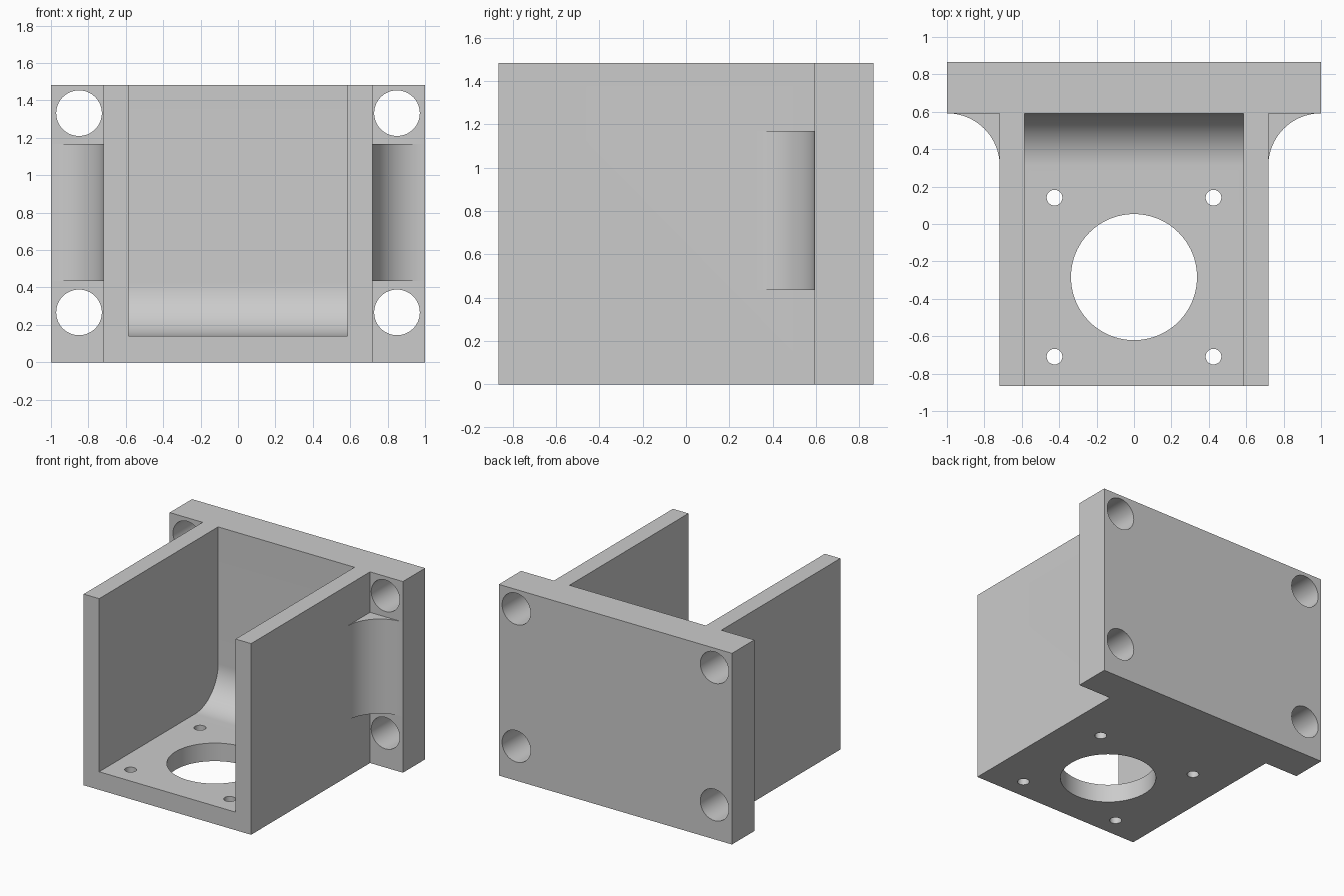
import bpy, bmesh, math
from mathutils import Matrix, Vector

default = bpy.data.objects.get("Cube")
if default:
    bpy.data.objects.remove(default, do_unlink=True)

grey = bpy.data.materials.new("plain grey")
grey.use_nodes = True
colour = (0.6, 0.6, 0.6, 1)
grey.diffuse_color = colour
grey.node_tree.nodes["Principled BSDF"].inputs["Base Color"].default_value = colour

WIDTH, HALF_DEPTH, HEIGHT = 1.0, 0.865, 1.482
PLATE_Y = 0.592            # front face of the mounting plate
WALL_OUT, WALL_IN = 0.718, 0.585
FLOOR = 0.14
FILLET = 0.282


def prism(name, profile, axis, start, end):
    """Extrude a 2D profile along an axis; profile is (x,z) for y, (x,y) for z, (y,z) for x."""
    place = {"x": lambda p, t: (t, p[0], p[1]),
             "y": lambda p, t: (p[0], t, p[1]),
             "z": lambda p, t: (p[0], p[1], t)}[axis]
    bm = bmesh.new()
    face = bm.faces.new([bm.verts.new(place(p, start)) for p in profile])
    out = bmesh.ops.extrude_face_region(bm, geom=[face])
    moved = [v for v in out["geom"] if isinstance(v, bmesh.types.BMVert)]
    step = Vector(place((0, 0), end - start))
    bmesh.ops.translate(bm, verts=moved, vec=step)
    bmesh.ops.recalc_face_normals(bm, faces=bm.faces[:])
    mesh = bpy.data.meshes.new(name)
    bm.to_mesh(mesh)
    bm.free()
    mesh.materials.append(grey)
    ob = bpy.data.objects.new(name, mesh)
    bpy.context.collection.objects.link(ob)
    return ob


def circle(cx, cy, r, n=64):
    return [(cx + r * math.cos(2 * math.pi * i / n),
             cy + r * math.sin(2 * math.pi * i / n)) for i in range(n)]


def concave(cx, cy, sx, sy, sink=0.05, n=24):
    """Fillet section: quarter arc about (cx, cy) toward (sx, sy), backed by a sunken corner."""
    r = FILLET
    arc = [(cx + sx * r * math.cos(a), cy + sy * r * math.sin(a))
           for a in (math.pi / 2 * i / n for i in range(n + 1))]
    far_x, far_y = cx + sx * (r + sink), cy + sy * (r + sink)
    return arc + [(cx, far_y), (far_x, far_y), (far_x, cy)]


def combine(body, tool, operation):
    mod = body.modifiers.new(operation, "BOOLEAN")
    mod.operation, mod.solver, mod.object = operation, "EXACT", tool
    bpy.context.view_layer.objects.active = body
    bpy.ops.object.modifier_apply(modifier=mod.name)
    bpy.data.objects.remove(tool, do_unlink=True)


# Mounting plate and U-shaped channel
bracket = prism("motor_bracket", [(-WIDTH, 0), (WIDTH, 0), (WIDTH, HEIGHT), (-WIDTH, HEIGHT)],
                "y", PLATE_Y, HALF_DEPTH)
channel = prism("channel", [(-WALL_OUT, 0), (WALL_OUT, 0), (WALL_OUT, HEIGHT), (WALL_IN, HEIGHT),
                            (WALL_IN, FLOOR), (-WALL_IN, FLOOR), (-WALL_IN, HEIGHT),
                            (-WALL_OUT, HEIGHT)], "y", -HALF_DEPTH, PLATE_Y + 0.1)
combine(bracket, channel, "UNION")

# Curved gussets: one inside on the floor, one outside on each wall
floor_gusset = prism("floor_gusset", concave(PLATE_Y - FILLET, FLOOR + FILLET, 1, -1),
                     "x", -WALL_IN - 0.03, WALL_IN + 0.03)
combine(bracket, floor_gusset, "UNION")
for side in (-1, 1):
    gusset = prism("side_gusset", concave(side * (WALL_OUT + FILLET), PLATE_Y - FILLET, -side, 1),
                   "z", 0.435, 1.168)
    combine(bracket, gusset, "UNION")

# Bolt holes through the plate
for x in (-0.85, 0.85):
    for z in (0.267, 1.332):
        combine(bracket, prism("bolt_cutter", circle(x, z, 0.122), "y", 0.4, 1), "DIFFERENCE")

# Shaft opening and small screw holes through the floor
HUB_Y = -0.284
combine(bracket, prism("shaft_cutter", circle(0, HUB_Y, 0.337, 96), "z", -0.2, 0.3), "DIFFERENCE")
for x in (-0.425, 0.425):
    for dy in (-0.425, 0.425):
        combine(bracket, prism("screw_cutter", circle(x, HUB_Y + dy, 0.042, 32), "z", -0.2, 0.3),
                "DIFFERENCE")

# Smooth curves, crisp edges
bpy.ops.object.select_all(action="DESELECT")
bracket.select_set(True)
bpy.context.view_layer.objects.active = bracket
bpy.ops.object.shade_smooth_by_angle(angle=math.radians(25))
